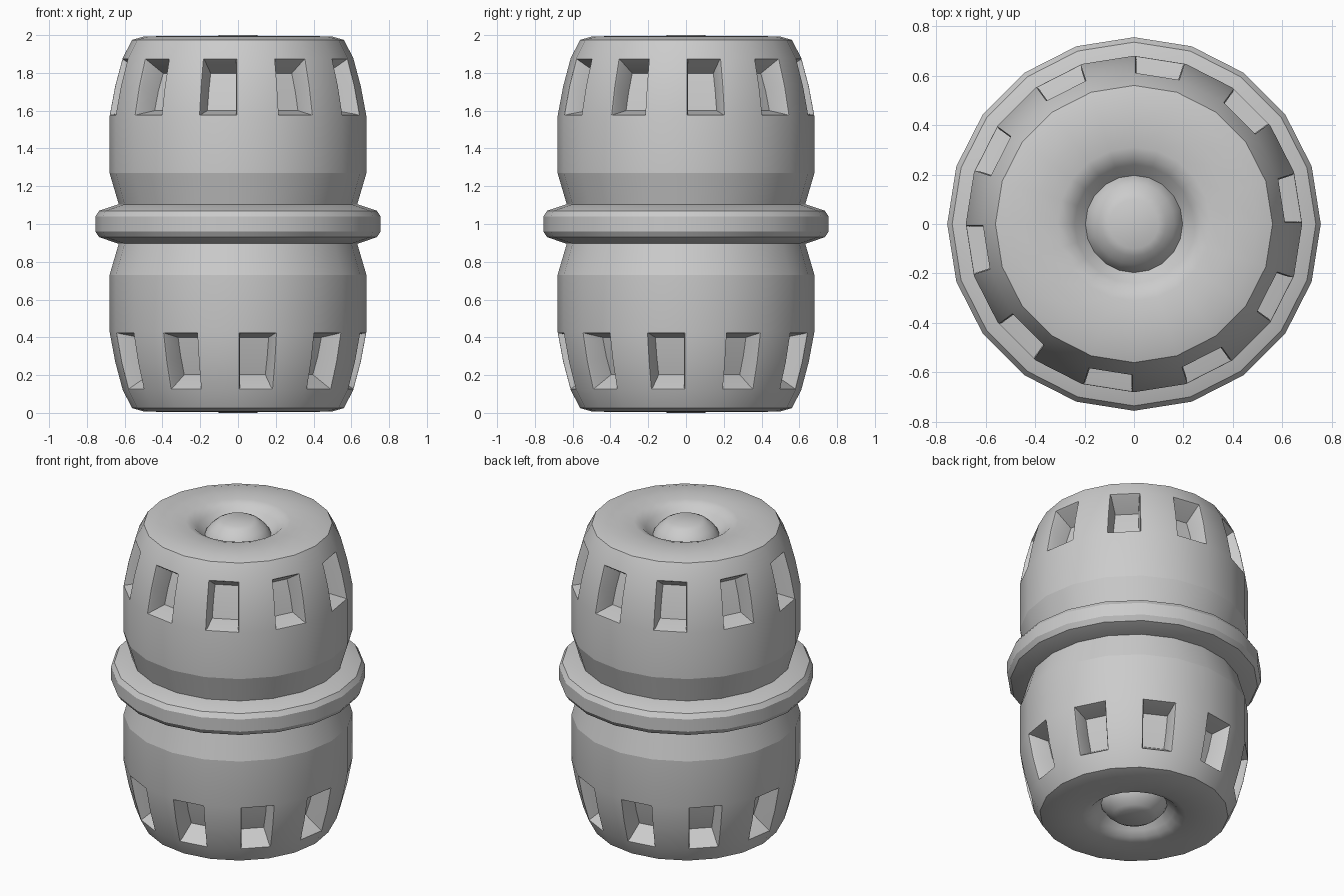
import bpy, bmesh
from math import pi, sin, cos, radians, degrees, atan2
from mathutils import Matrix

cube = bpy.data.objects.get("Cube")
if cube:
    bpy.data.objects.remove(cube)

SIDES = 20

grey = bpy.data.materials.new("plain_grey")
grey.use_nodes = True
grey.diffuse_color = (0.6, 0.6, 0.6, 1)
grey.node_tree.nodes["Principled BSDF"].inputs["Base Color"].default_value = (0.6, 0.6, 0.6, 1)


def lathe(bm, profile):
    """Revolve (radius, z) points listed from bottom outside to top centre."""
    rings = []
    for r, z in profile:
        rings.append([bm.verts.new((r * cos(2 * pi * i / SIDES), r * sin(2 * pi * i / SIDES), z))
                      for i in range(SIDES)])
    for low, high in zip(rings, rings[1:]):
        for i in range(SIDES):
            j = (i + 1) % SIDES
            bm.faces.new((low[i], low[j], high[j], high[i]))
    return rings


def finish(bm, name, creases=(), flip=False):
    """Smooth the faces, keep creases sharp, optionally turn the part end over end."""
    bm.normal_update()
    for f in bm.faces:
        f.smooth = True
    for e in bm.edges:
        on_crease = any(all(abs(v.co.z - z) < 0.001 for v in e.verts) for z in creases)
        if on_crease or (len(e.link_faces) == 2 and e.calc_face_angle() > radians(28)):
            e.smooth = False
    if flip:
        bm.transform(Matrix.Translation((0, 0, 2)) @ Matrix.Rotation(pi, 4, 'X'))
    mesh = bpy.data.meshes.new(name)
    bm.to_mesh(mesh)
    bm.free()
    mesh.materials.append(grey)
    bpy.context.collection.objects.link(bpy.data.objects.new(name, mesh))


def make_shell(name, flip):
    """Half of the barrel with a dished end and ten recessed windows."""
    bm = bmesh.new()
    lathe(bm, [(0.63, 1.0), (0.63, 1.1), (0.68, 1.27), (0.68, 1.57), (0.65, 1.73),
               (0.61, 1.88), (0.56, 1.975), (0.5, 1.992), (0.4, 1.995), (0.31, 1.99),
               (0.27, 1.978), (0.24, 1.95), (0.19, 1.9)])
    bm.normal_update()
    # Every second facet of the upper curve becomes a window
    windows = []
    for f in bm.faces:
        c = f.calc_center_median()
        facet = int((degrees(atan2(c.y, c.x)) % 360) // (360 / SIDES))
        if 1.57 < c.z < 1.88 and facet % 2 == 0:
            windows.append(f)
    # Flush rim, small bevel, then the deep tapered recess
    for thickness, depth in ((0.006, 0), (0.006, -0.012), (0.016, -0.11)):
        bmesh.ops.inset_region(bm, faces=windows, thickness=thickness, depth=depth,
                               use_even_offset=True, use_boundary=True)
    floor = {v for f in windows for v in f.verts}
    middle = sum(v.co.z for v in floor) / len(floor)
    for v in floor:
        v.co.z = middle + (v.co.z - middle) * 0.8
    finish(bm, name, (1.1, 1.27, 1.975), flip)


def make_button(name, flip):
    """Domed button in the middle of the dished end."""
    bm = bmesh.new()
    rings = lathe(bm, [(0.2, 1.89), (0.195, 1.915), (0.165, 1.955), (0.13, 1.985), (0.1, 2.0)])
    bm.faces.new(rings[-1])
    finish(bm, name, (), flip)


for end, flip in (("upper", False), ("lower", True)):
    make_shell(end + "_shell", flip)
    make_button(end + "_button", flip)

# Raised belt around the waist
bm = bmesh.new()
lathe(bm, [(0.6, 0.895), (0.63, 0.895), (0.735, 0.93), (0.755, 0.96),
           (0.755, 1.04), (0.735, 1.07), (0.63, 1.105), (0.6, 1.105)])
finish(bm, "middle_belt", (0.96, 1.04, 0.93, 1.07))
